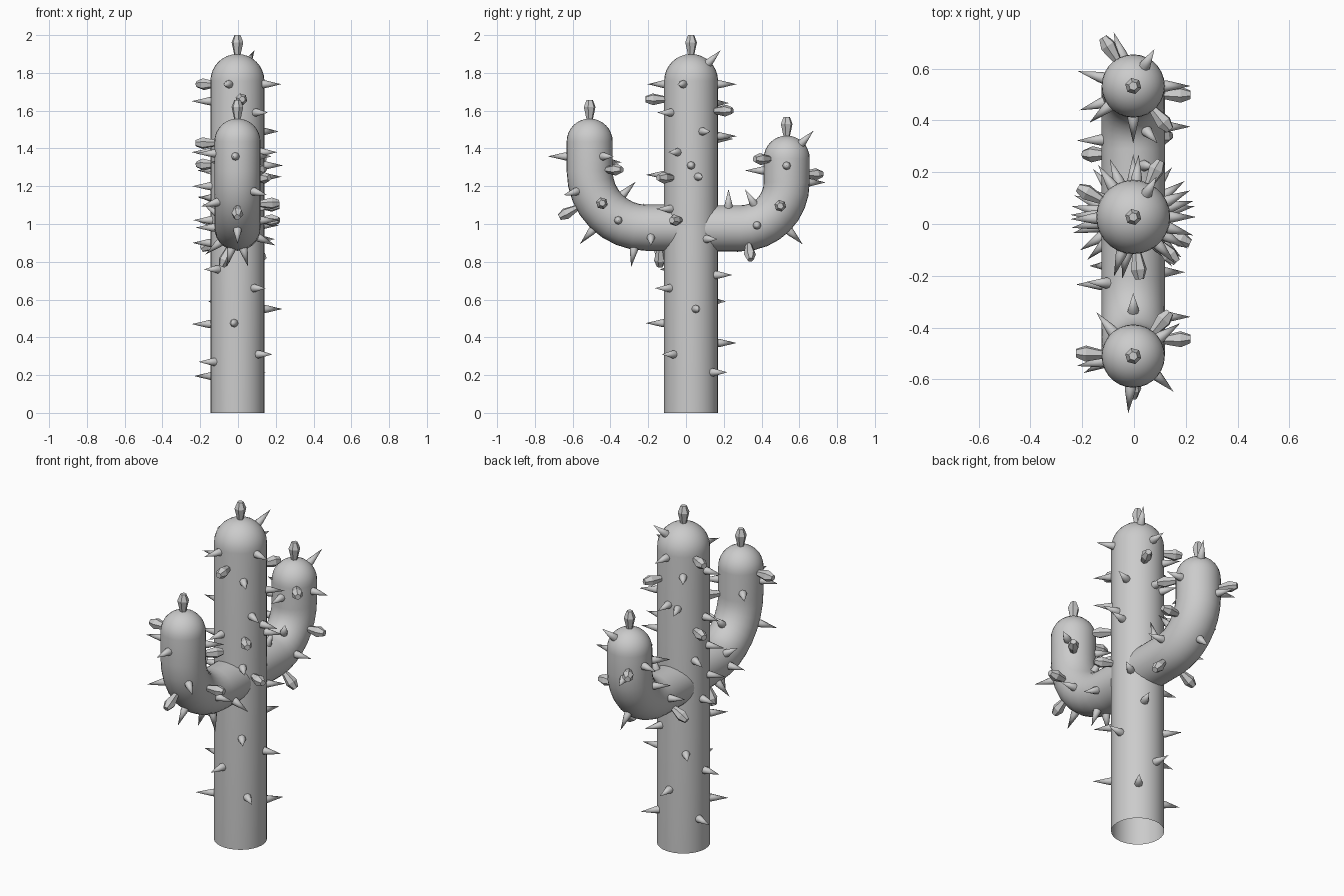
import bpy, bmesh
from math import sin, cos, pi, radians
from mathutils import Vector

if "Cube" in bpy.data.objects:
    bpy.data.objects.remove(bpy.data.objects["Cube"])

X = Vector((1, 0, 0))
CX = -0.003
SIDES = 28


def finish(bm, name, smooth):
    bmesh.ops.recalc_face_normals(bm, faces=bm.faces)
    me = bpy.data.meshes.new(name)
    bm.to_mesh(me)
    bm.free()
    ob = bpy.data.objects.new(name, me)
    bpy.context.collection.objects.link(ob)
    for p in me.polygons:
        p.use_smooth = smooth
    return ob


def lathe_along(bm, rings, n):
    """rings: (centre, axis u, axis v, radius); zero radius closes to a point."""
    prev = None
    for c, u, v, r in rings:
        if r < 1e-4:
            cur = [bm.verts.new(c)]
        else:
            cur = [bm.verts.new(c + (u * cos(2 * pi * i / n) + v * sin(2 * pi * i / n)) * r)
                   for i in range(n)]
        if prev:
            for i in range(n):
                j = (i + 1) % n
                if len(cur) == 1:
                    bm.faces.new((prev[i], prev[j], cur[0]))
                else:
                    bm.faces.new((prev[i], prev[j], cur[j], cur[i]))
        prev = cur


# A station function returns centre, tangent and the second cross axis (first is X)
def trunk_station(z):
    return Vector((CX, 0.027, min(z, 1.757))), Vector((0, 0, 1)), Vector((0, 1, 0))


def arm_station(s, by, bz, R, top):
    # t: 0-1 level part, 1-2 bend, 2-3 upright part, 3-4 dome
    def at(t):
        phi = min(max(t - 1, 0), 1) * pi / 2
        T = Vector((0, s * cos(phi), sin(phi)))
        O = Vector((0, s * sin(phi), -cos(phi)))
        c = Vector((CX, s * by, bz)) + O * R
        if t < 1:
            c.y = 0.03 + (s * by - 0.03) * t
        elif t > 2:
            c.z += (top - bz) * min(t - 2, 1)
        return c, T, O
    return at


def stem(name, at, stations, r):
    bm = bmesh.new()
    rings = [(c, X, o, r) for c, t, o in map(at, stations)]
    c, T, O = at(stations[-1])
    for k in range(1, 9):
        a = k * pi / 16
        rings.append((c + T * r * sin(a), X, O, r * cos(a)))
    lathe_along(bm, rings, SIDES)
    finish(bm, name, True)


# Profiles as (height, radius)
SPIKE = [(-0.012, 0.023), (0.01, 0.021), (0.1, 0.0)]
BUD = [(-0.02, 0.016), (0.0, 0.018), (0.062, 0.032), (0.1, 0.017), (0.1, 0.0)]


def grow(name, at, items, r, profile, sides, smooth):
    """items: (station, roll in degrees[, upward tilt on the dome])"""
    bm = bmesh.new()
    for it in items:
        c, T, O = at(it[0])
        a = radians(it[1])
        tilt = radians(it[2]) if len(it) > 2 else 0
        d = (X * cos(a) + O * sin(a)) * cos(tilt) + T * sin(tilt)
        u = d.orthogonal().normalized()
        v = d.cross(u)
        lathe_along(bm, [(c + d * (r * 0.995 + h), u, v, w) for h, w in profile], sides)
    ob = finish(bm, name, smooth)
    if smooth:
        for o in bpy.context.selected_objects:
            o.select_set(False)
        ob.select_set(True)
        bpy.context.view_layer.objects.active = ob
        bpy.ops.object.shade_smooth_by_angle(angle=radians(50))


front = arm_station(-1, 0.21, 1.28, 0.30, 1.436)
back = arm_station(1, 0.29, 1.22, 0.243, 1.346)
arm_steps = [0, 1] + [1 + i / 8 for i in range(1, 9)] + [3]

# Stems
stem("trunk", trunk_station, [0, 1.757], 0.143)
stem("front_arm", front, arm_steps, 0.122)
stem("back_arm", back, arm_steps, 0.122)

# Spikes
trunk_spikes = [
    (0.195, 160), (0.215, 52), (0.27, -148), (0.31, -40), (0.37, 93), (0.47, 178),
    (0.475, -97), (0.55, 10), (0.59, 130), (0.66, -52), (0.73, 65), (0.76, -137),
    (0.92, 35), (0.9, 170), (1.02, -165), (1.08, -50), (1.14, 150), (1.2, -170),
    (1.25, 15), (1.26, -100), (1.31, 0), (1.38, 178), (1.38, -30), (1.45, 112),
    (1.465, 90), (1.49, 25), (1.59, -48), (1.64, 124), (1.65, 182), (1.74, -17),
    (1.74, -108), (1.74, 85), (1.76, 60, 42)]
front_spikes = [
    (2.5, 95), (2.5, -35), (1.5, -90), (1.82, 45), (1.33, 0), (1.47, 90),
    (1.1, 75), (1.1, 105), (1.05, 180), (1.05, 215), (0.9, 25), (2.3, 230),
    (1.7, 150), (2.6, 170), (0.8, 140)]
back_spikes = [
    (2.7, 0), (3, 60, 42), (1.35, -65), (1.23, 0), (1.5, 90), (2.5, 165),
    (2.4, 220), (2.5, -90), (0.75, -70), (1.7, 200), (1.1, 190), (2.0, 110)]
# Buds, each list ending with the one on the tip
trunk_buds = [(1.02, -25), (1.245, -46), (1.66, -84), (1.6, 64), (1.74, 152),
              (1.315, 152), (1.76, 0, 90)]
front_buds = [(2.95, 183), (2.05, -50), (1.69, 90), (1.6, -3), (0.7, 112), (3, 0, 90)]
back_buds = [(2.98, -50), (2.35, 122), (1.66, 0), (1.08, 50), (0.92, 150), (3, 0, 90)]

for part, at, r, spikes, buds in (
        ("trunk", trunk_station, 0.143, trunk_spikes, trunk_buds),
        ("front_arm", front, 0.122, front_spikes, front_buds),
        ("back_arm", back, 0.122, back_spikes, back_buds)):
    grow(part + "_spikes", at, spikes, r, SPIKE, 8, True)
    grow(part + "_buds", at, buds, r, BUD, 6, False)
